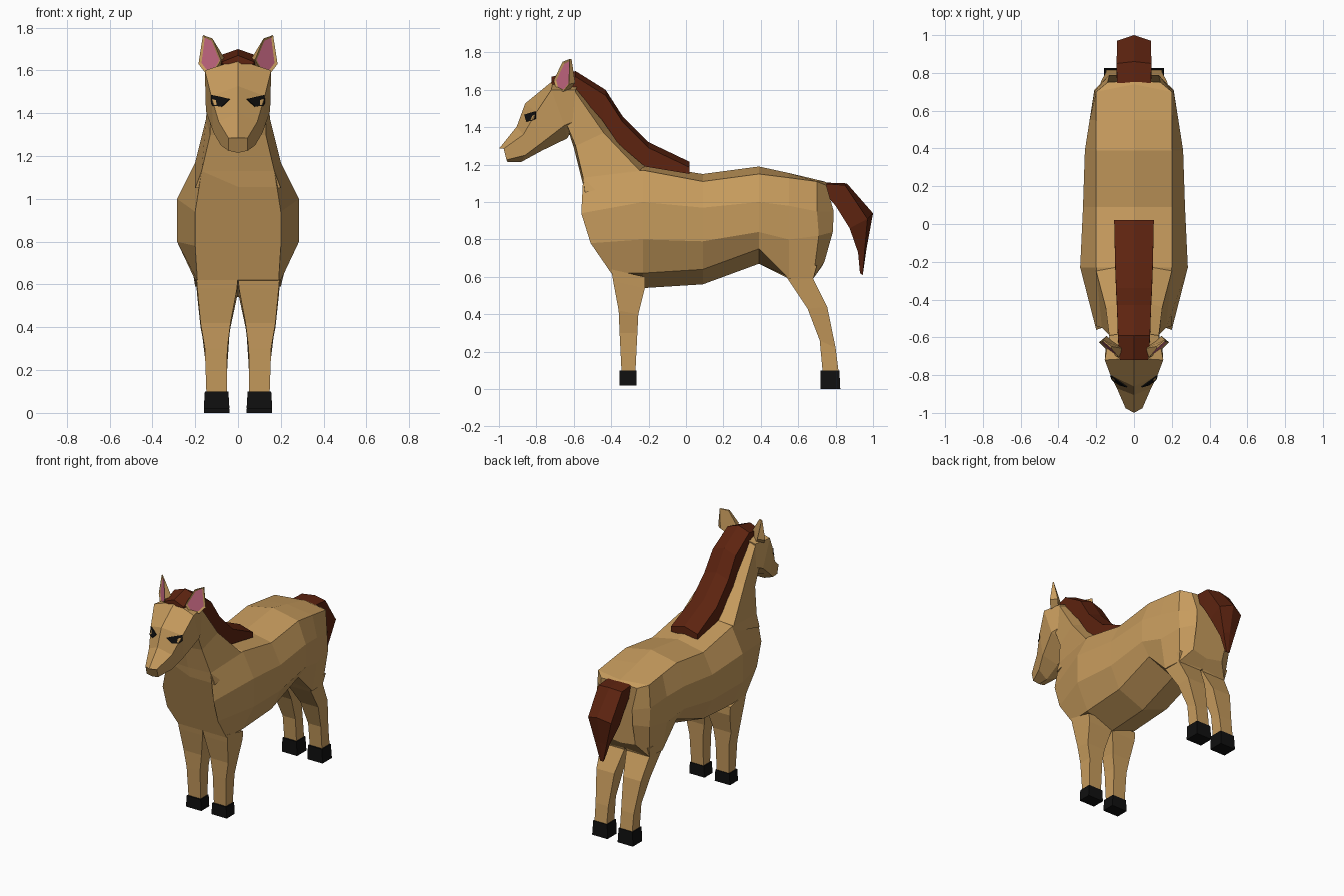
import bpy, bmesh
from mathutils import Vector
from mathutils.bvhtree import BVHTree

if "Cube" in bpy.data.objects:
    bpy.data.objects.remove(bpy.data.objects["Cube"])


def material(name, color):
    mat = bpy.data.materials.new(name)
    mat.use_nodes = True
    mat.diffuse_color = (*color, 1)
    bsdf = next(n for n in mat.node_tree.nodes if n.type == "BSDF_PRINCIPLED")
    bsdf.inputs["Base Color"].default_value = (*color, 1)
    bsdf.inputs["Roughness"].default_value = 0.9
    return mat


coat = material("tan coat", (0.57, 0.33, 0.11))
hair = material("dark brown hair", (0.11, 0.017, 0.005))
black = material("black hoof and eye", (0.005, 0.005, 0.005))
pink = material("pink inner ear", (0.58, 0.14, 0.23))


def finish(name, bm, mats):
    bmesh.ops.recalc_face_normals(bm, faces=bm.faces)
    mesh = bpy.data.meshes.new(name)
    bm.to_mesh(mesh)
    bm.free()
    for mat in mats:
        mesh.materials.append(mat)
    obj = bpy.data.objects.new(name, mesh)
    bpy.context.collection.objects.link(obj)
    return obj


def skin(name, rings, mats, rule=None):
    """Bridge closed rings of equal length and cap both ends."""
    bm = bmesh.new()
    loops = [[bm.verts.new(p) for p in ring] for ring in rings]
    n = len(loops[0])
    for a, b in zip(loops, loops[1:]):
        for i in range(n):
            j = (i + 1) % n
            bm.faces.new((a[i], a[j], b[j], b[i]))
    bm.faces.new(loops[0])
    bm.faces.new(loops[-1])
    if rule:
        for f in bm.faces:
            f.material_index = rule(f.calc_center_median())
    return finish(name, bm, mats)


def mirrored(half):
    """Complete a half ring that starts and ends on the centre plane."""
    return half + [(-x, y, z) for x, y, z in reversed(half) if x > 0]


def barrel(y, width, *heights, edge=0.2):
    xs = (0, edge, width, width, edge, 0)
    return mirrored([(x, y, z) for x, z in zip(xs, heights)])


# Body: chest, barrel, thighs and rump
chest = mirrored([(0, -0.55, 1.14), (0.17, -0.55, 1.13), (0.2, -0.56, 0.94),
                  (0.2, -0.51, 0.78), (0.19, -0.4, 0.62), (0, -0.4, 0.62)])
hip = mirrored([(0, 0.74, 1.11), (0.2, 0.7, 1.11), (0.21, 0.7, 0.95),
                (0.21, 0.71, 0.82), (0.19, 0.68, 0.59), (0, 0.68, 0.6)])
rump = mirrored([(0, 0.76, 1.1), (0.14, 0.75, 1.09), (0.13, 0.79, 0.95),
                 (0.13, 0.785, 0.84), (0.12, 0.74, 0.68), (0, 0.73, 0.66)])
skin("body", [
    chest,
    barrel(-0.23, 0.285, 1.2, 1.17, 1.0, 0.8, 0.62, 0.54),
    barrel(0.09, 0.27, 1.15, 1.11, 0.97, 0.79, 0.64, 0.56),
    barrel(0.39, 0.26, 1.19, 1.15, 1.0, 0.84, 0.75, 0.67),
    barrel(0.55, 0.235, 1.155, 1.13, 0.98, 0.8, 0.59, 0.6),
    hip, rump], [coat])

# Neck
skin("neck", [
    mirrored([(0, -0.18, 1.15), (0.2, -0.23, 1.13), (0.2, -0.54, 1.05), (0, -0.54, 1.05)]),
    mirrored([(0, -0.21, 1.2), (0.2, -0.25, 1.17), (0.17, -0.55, 1.13), (0, -0.56, 1.13)]),
    mirrored([(0, -0.4, 1.42), (0.15, -0.44, 1.37), (0.13, -0.59, 1.3), (0, -0.6, 1.29)]),
    mirrored([(0, -0.58, 1.63), (0.13, -0.6, 1.6), (0.13, -0.64, 1.42), (0, -0.635, 1.4)]),
], [coat])

# Head, from the poll to the muzzle
head = skin("head", [
    mirrored([(0, -0.57, 1.64), (0.13, -0.59, 1.6), (0.13, -0.6, 1.43), (0, -0.6, 1.4)]),
    mirrored([(0, -0.71, 1.65), (0.155, -0.72, 1.6), (0.15, -0.65, 1.41), (0, -0.636, 1.34)]),
    mirrored([(0, -0.86, 1.527), (0.125, -0.8, 1.48), (0.115, -0.78, 1.31), (0, -0.77, 1.275)]),
    mirrored([(0, -0.905, 1.403), (0.09, -0.87, 1.36), (0.08, -0.86, 1.25), (0, -0.88, 1.215)]),
    mirrored([(0, -1.0, 1.285), (0.045, -0.975, 1.285), (0.045, -0.96, 1.225), (0, -0.955, 1.215)]),
], [coat])

# Mane: centre line (y, top, bottom) with a low ridge
skin("mane", [
    mirrored([(0, y, top), (w, y, top - 0.03), (w, y - back, bottom), (0, y - back, bottom)])
    for y, top, bottom, w, back in [
        (-0.72, 1.67, 1.63, 0.075, 0), (-0.59, 1.7, 1.62, 0.085, 0.02),
        (-0.43, 1.6, 1.44, 0.09, 0.02), (-0.34, 1.46, 1.31, 0.095, 0.02),
        (-0.2, 1.32, 1.19, 0.1, 0.02), (0.02, 1.215, 1.15, 0.105, 0)]
], [hair])

# Tail: outer ridge and inner underside
skin("tail", [
    mirrored([(0, oy, oz), (w, oy - drop, oz - drop), (w, iy, iz), (0, iy, iz)])
    for oy, oz, iy, iz, w, drop in [
        (0.72, 1.105, 0.73, 1.06, 0.09, 0.005), (0.86, 1.1, 0.8, 0.98, 0.092, 0.01),
        (1.0, 0.94, 0.875, 0.86, 0.09, 0.03), (0.965, 0.75, 0.92, 0.73, 0.045, 0.01),
        (0.945, 0.61, 0.93, 0.62, 0.012, 0)]
], [hair])

# Legs: front y and z, back y and z, inner and outer x
front_leg = [(-0.4, 0.64, -0.22, 0.6, 0, 0.195), (-0.39, 0.58, -0.22, 0.54, 0.005, 0.19),
             (-0.36, 0.42, -0.255, 0.4, 0.035, 0.175), (-0.355, 0.3, -0.26, 0.3, 0.05, 0.155),
             (-0.345, 0.1, -0.27, 0.1, 0.052, 0.148), (-0.355, 0.1, -0.265, 0.1, 0.045, 0.155),
             (-0.355, 0.02, -0.265, 0.02, 0.04, 0.16)]
hind_leg = [(0.5, 0.66, 0.7, 0.66, 0, 0.2), (0.55, 0.58, 0.68, 0.59, 0.008, 0.19),
            (0.65, 0.43, 0.755, 0.44, 0.035, 0.175), (0.715, 0.26, 0.8, 0.22, 0.05, 0.15),
            (0.73, 0.1, 0.815, 0.1, 0.052, 0.148), (0.72, 0.1, 0.82, 0.1, 0.045, 0.155),
            (0.72, 0, 0.825, 0, 0.04, 0.16)]
for side, s in (("left", 1), ("right", -1)):
    for name, rows in (("front_leg", front_leg), ("hind_leg", hind_leg)):
        rings = [[(s * i, fy, fz), (s * o, fy, fz), (s * o, by, bz), (s * i, by, bz)]
                 for fy, fz, by, bz, i, o in rows]
        skin(f"{side}_{name}", rings, [coat, black], lambda c: int(c.z < 0.101))

# Ears: tilted leaf plates with an inset pink face
leaf = [(0, 1.63), (0.2, 1.765), (0.62, 1.75), (1, 1.65), (0.75, 1.6), (0.3, 1.59)]
for side, s in (("left", 1), ("right", -1)):
    bm = bmesh.new()
    front = [Vector((s * (0.185 - 0.105 * u), -0.63 - 0.085 * u + 0.15 * (z - 1.6), z))
             for u, z in leaf]
    middle = sum(front, Vector()) / len(front)
    rear = [middle.lerp(p, 0.8) + Vector((-s * 0.03, 0.04, 0)) for p in front]
    rear[1], rear[2] = front[1] + Vector((0, 0.01, 0)), front[2] + Vector((0, 0.012, 0))
    a, b = ([bm.verts.new(p) for p in ring] for ring in (front, rear))
    for i in range(len(a)):
        j = (i + 1) % len(a)
        bm.faces.new((a[i], a[j], b[j], b[i]))
    bm.faces.new(b)
    inner = bm.faces.new(a)
    bmesh.ops.recalc_face_normals(bm, faces=bm.faces)
    bmesh.ops.inset_region(bm, faces=[inner], thickness=0.014, depth=-0.006)
    inner.material_index = 1
    finish(f"{side}_ear", bm, [coat, pink])

# Eyes: thin plates laid on the sides of the head
bm = bmesh.new()
bm.from_mesh(head.data)
surface = BVHTree.FromBMesh(bm)
bm.free()
corners = [(-0.86, 1.465), (-0.83, 1.475), (-0.8, 1.482),
           (-0.803, 1.445), (-0.825, 1.435), (-0.85, 1.43)]
for side, s in (("left", 1), ("right", -1)):
    rings = [[], []]
    for y, z in corners:
        hit, normal, _, _ = surface.ray_cast(Vector((s, y, z)), Vector((-s, 0, 0)))
        rings[0].append(hit - normal * 0.002)
        rings[1].append(hit + normal * 0.006)
    skin(f"{side}_eye", rings, [black])
